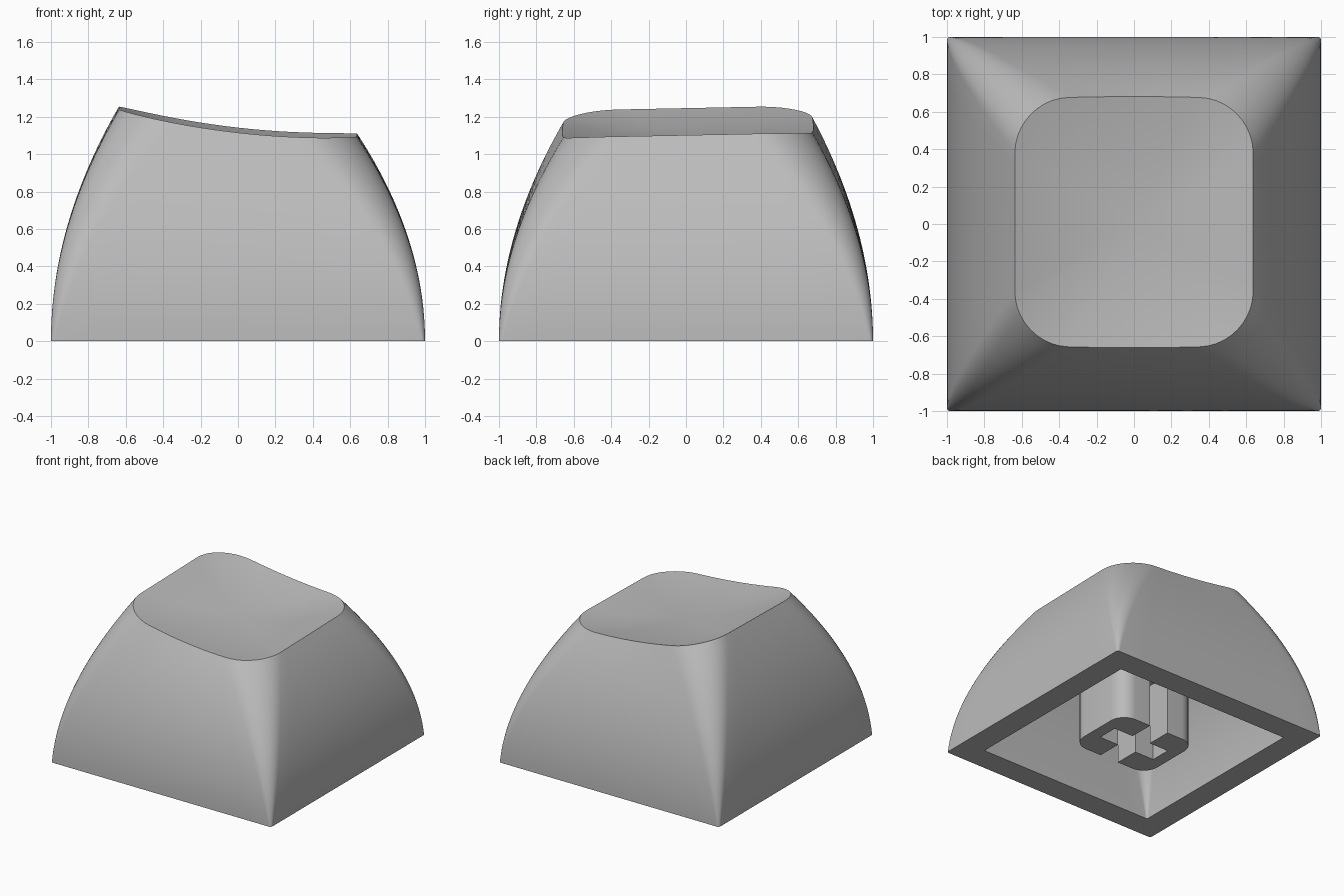
import bpy, bmesh
from math import cos, sin, pi

if "Cube" in bpy.data.objects:
    bpy.data.objects.remove(bpy.data.objects["Cube"])

grey = bpy.data.materials.new("plain_grey")
grey.use_nodes = True
COLOUR = (0.5, 0.5, 0.5, 1)
grey.diffuse_color = COLOUR
grey.node_tree.nodes["Principled BSDF"].inputs["Base Color"].default_value = COLOUR


def finish(name, bm):
    """Turn a bmesh into a shaded, coloured object."""
    bmesh.ops.recalc_face_normals(bm, faces=bm.faces[:])
    mesh = bpy.data.meshes.new(name)
    bm.to_mesh(mesh)
    bm.free()
    mesh.materials.append(grey)
    obj = bpy.data.objects.new(name, mesh)
    bpy.context.collection.objects.link(obj)
    bpy.ops.object.select_all(action="DESELECT")
    obj.select_set(True)
    bpy.context.view_layer.objects.active = obj
    bpy.ops.object.shade_smooth_by_angle(angle=pi / 6)
    return obj


def rounded_rect(hx, hy, r, bulge=0.0, corner=10, side=10):
    """Rounded rectangle outline; bulge swells the front and back sides."""
    pts = []
    for q, (sx, sy) in enumerate([(1, 1), (-1, 1), (-1, -1), (1, -1)]):
        cx, cy = sx * (hx - r), sy * (hy - r)
        for i in range(corner + 1):
            a = (q + i / corner) * pi / 2
            pts.append((cx + r * cos(a), cy + r * sin(a)))
        # straight run to the next corner
        x0, y0 = pts[-1]
        x1, y1 = [(-x0, y0), (x0, -y0), (-x0, y0), (x0, -y0)][q]
        for i in range(1, side):
            t = i / side
            pts.append((x0 + (x1 - x0) * t, y0 + (y1 - y0) * t))
    return [(x, y * (1 + bulge * (1 - (x / hx) ** 2))) for x, y in pts]


def prism(bm, outline, z0, z1):
    """Closed straight extrusion of an outline."""
    base = bm.faces.new([bm.verts.new((x, y, z0)) for x, y in outline])
    out = bmesh.ops.extrude_face_region(bm, geom=[base], use_keep_orig=True)
    for v in out["geom"]:
        if isinstance(v, bmesh.types.BMVert):
            v.co.z = z1


def rim_height(x, y):
    return 1.10 + 0.113 * (x - 0.5) ** 2 + 0.02 * y


# Cap shell: rings run from the inner ceiling, down the cavity, round the
# bottom lip, up the curved outside and into the dished top
STEPS = 24
CEILING = 0.92
rings = []


def flat_ring(outline, z):
    rings.append([(x, y, z) for x, y in outline])


ceiling_outline = rounded_rect(0.53, 0.55, 0.22)
for s in (0.02, 0.5):
    flat_ring([(x * s, y * s) for x, y in ceiling_outline], CEILING)
for i in range(STEPS + 1):
    t = 1 - i / STEPS
    flat_ring(rounded_rect(0.8 - 0.27 * t * t, 0.8 - 0.25 * t * t,
                           0.012 + 0.208 * t), CEILING * t)

top_outline = rounded_rect(0.637, 0.655, 0.285, 0.025)
for i in range(STEPS + 1):
    t = i / STEPS
    outline = rounded_rect(1 - 0.363 * t * t, 1 - 0.345 * t * t,
                           0.018 + 0.267 * t, 0.025 * t * t)
    rings.append([(x, y + 0.01 * t * t, t * rim_height(tx, ty))
                  for (x, y), (tx, ty) in zip(outline, top_outline)])

DISH = 0.05
for i in range(1, 16):
    s = 1 - i / 15.3
    rings.append([(x * s, y * s + 0.01,
                   rim_height(x * s, y * s) - DISH * (1 - s * s))
                  for x, y in top_outline])

bm = bmesh.new()
loops = [[bm.verts.new(p) for p in ring] for ring in rings]
for a, b in zip(loops, loops[1:]):
    for k in range(len(a)):
        j = (k + 1) % len(a)
        bm.faces.new((a[k], a[j], b[j], b[k]))
bm.faces.new(loops[0])
bm.faces.new(loops[-1])
finish("cap_shell", bm)

# Stem: solid upper block, with two mirrored C-shaped halves below it that
# leave a cross-shaped socket open at the front and back
HX, HY, R = 0.36, 0.29, 0.13
SLOT, ARM, DEPTH = 0.085, 0.26, 0.5
bm = bmesh.new()
prism(bm, rounded_rect(HX, HY, R, side=1), DEPTH, CEILING + 0.03)
for side in (1, -1):
    arc = [(HX - R + R * cos(a), HY - R + R * sin(a))
           for a in [i * pi / 20 for i in range(11)]]
    half = [(x, -y) for x, y in reversed(arc)] + arc
    half += [(SLOT, HY), (SLOT, SLOT), (ARM, SLOT),
             (ARM, -SLOT), (SLOT, -SLOT), (SLOT, -HY)]
    prism(bm, [(side * x, y) for x, y in half], 0, DEPTH)
finish("stem", bm)
